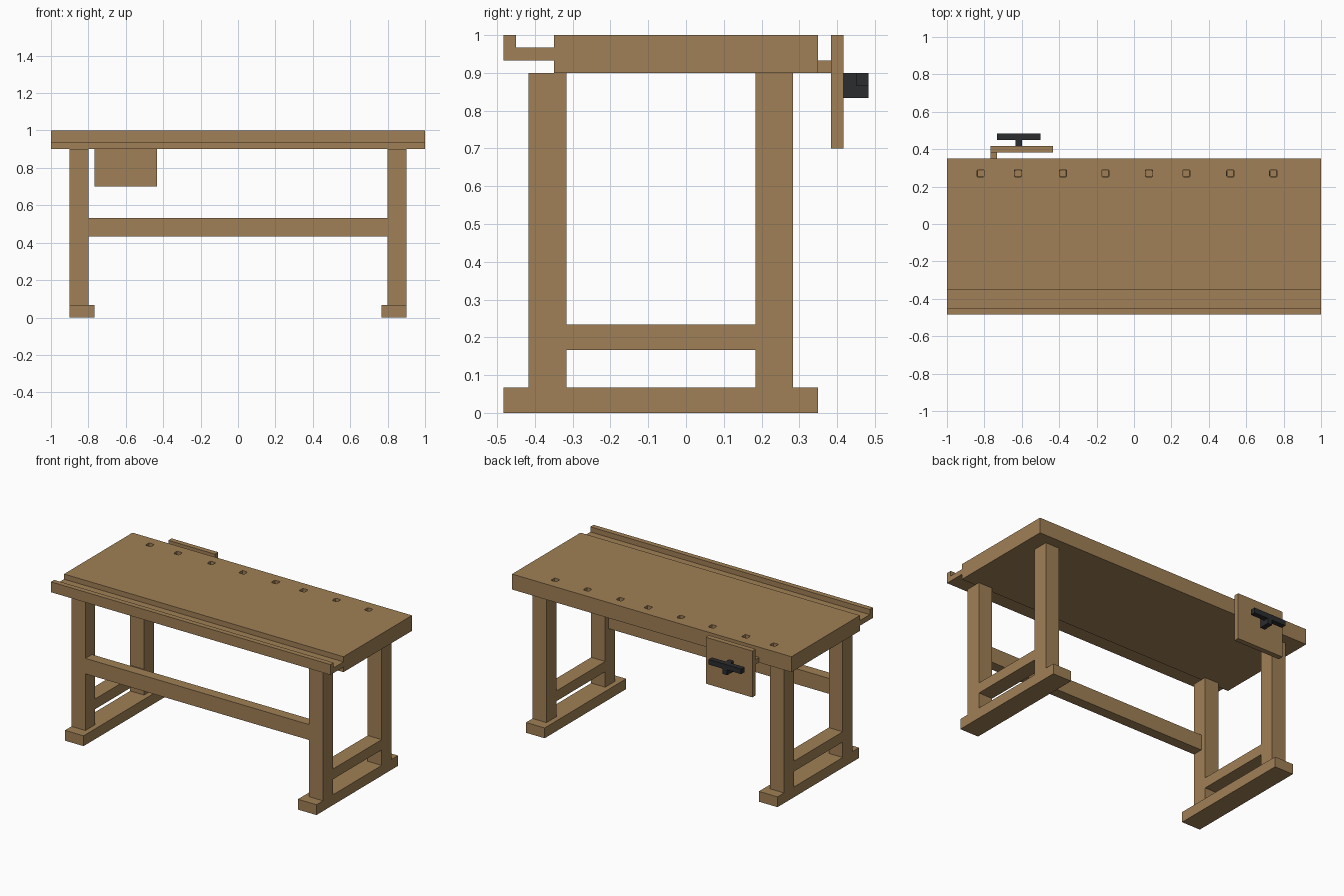
import bpy

U = 1 / 30  # building module: all timber sizes are multiples of this

if "Cube" in bpy.data.objects:
    bpy.data.objects.remove(bpy.data.objects["Cube"], do_unlink=True)


def make_material(name, rgb):
    mat = bpy.data.materials.new(name)
    mat.use_nodes = True
    color = (*rgb, 1)
    mat.diffuse_color = color
    mat.node_tree.nodes["Principled BSDF"].inputs["Base Color"].default_value = color
    return mat


wood = make_material("brown wood", (0.352, 0.216, 0.093))
iron = make_material("black iron", (0.024, 0.025, 0.027))


def box(name, xs, ys, zs, mat=wood):
    """Box from (min, max) ranges given in modules."""
    bpy.ops.mesh.primitive_cube_add(size=1)
    ob = bpy.context.object
    ob.name = name
    for v in ob.data.vertices:
        for i, (lo, hi) in enumerate((xs, ys, zs)):
            v.co[i] = (hi if v.co[i] > 0 else lo) * U
    ob.data.materials.append(mat)
    return ob


# Top board
top = box("bench_top", (-30, 30), (-10.5, 10.5), (27, 30))

# Row of dog holes along the back edge
for i, x in enumerate((-0.82, -0.62, -0.38, -0.153, 0.08, 0.28, 0.515, 0.745)):
    cx = x / U
    cutter = box(f"dog_hole_cutter_{i + 1}", (cx - 0.58, cx + 0.58), (7.55, 8.7), (29, 31))
    bevel = cutter.modifiers.new("rounded corners", 'BEVEL')
    bevel.width = 0.006
    bevel.segments = 2
    cutter.hide_render = True
    cutter.hide_set(True)
    cut = top.modifiers.new(f"dog hole {i + 1}", 'BOOLEAN')
    cut.operation = 'DIFFERENCE'
    cut.solver = 'EXACT'
    cut.object = cutter
bpy.context.view_layer.objects.active = top
top.select_set(True)
for mod in list(top.modifiers):
    bpy.ops.object.modifier_apply(modifier=mod.name)
for ob in [o for o in bpy.data.objects if o.name.startswith("dog_hole_cutter")]:
    bpy.data.objects.remove(ob, do_unlink=True)

# Tool tray along the front
box("tray_floor", (-30, 30), (-14.5, -10.5), (28, 29))
box("tray_lip", (-30, 30), (-14.5, -13.5), (29, 30))

# End frames: foot, two legs and a low rail on each side
for side, s in (("left", 1), ("right", -1)):
    outer = sorted((24 * s, 27 * s))
    box(f"{side}_foot", sorted((23 * s, 27 * s)), (-14.5, 10.5), (0, 2))
    box(f"{side}_front_leg", outer, (-12.5, -9.5), (2, 27))
    box(f"{side}_back_leg", outer, (5.5, 8.5), (2, 27))
    box(f"{side}_side_rail", outer, (-9.5, 5.5), (5, 7))

# Long rail between the front legs
box("front_rail", (-24, 24), (-12.5, -10.5), (13, 16))

# Vise on the back edge
box("vise_jaw", (-23, -13), (11.5, 12.5), (21, 30))
box("vise_spacer", (-23, -22), (10.5, 11.5), (27, 28))
box("vise_screw", (-19, -18), (12.5, 14.5), (25, 27), iron)
box("vise_handle_right", (-22, -19), (13.5, 14.5), (26, 27), iron)
box("vise_handle_left", (-18, -15), (13.5, 14.5), (26, 27), iron)
